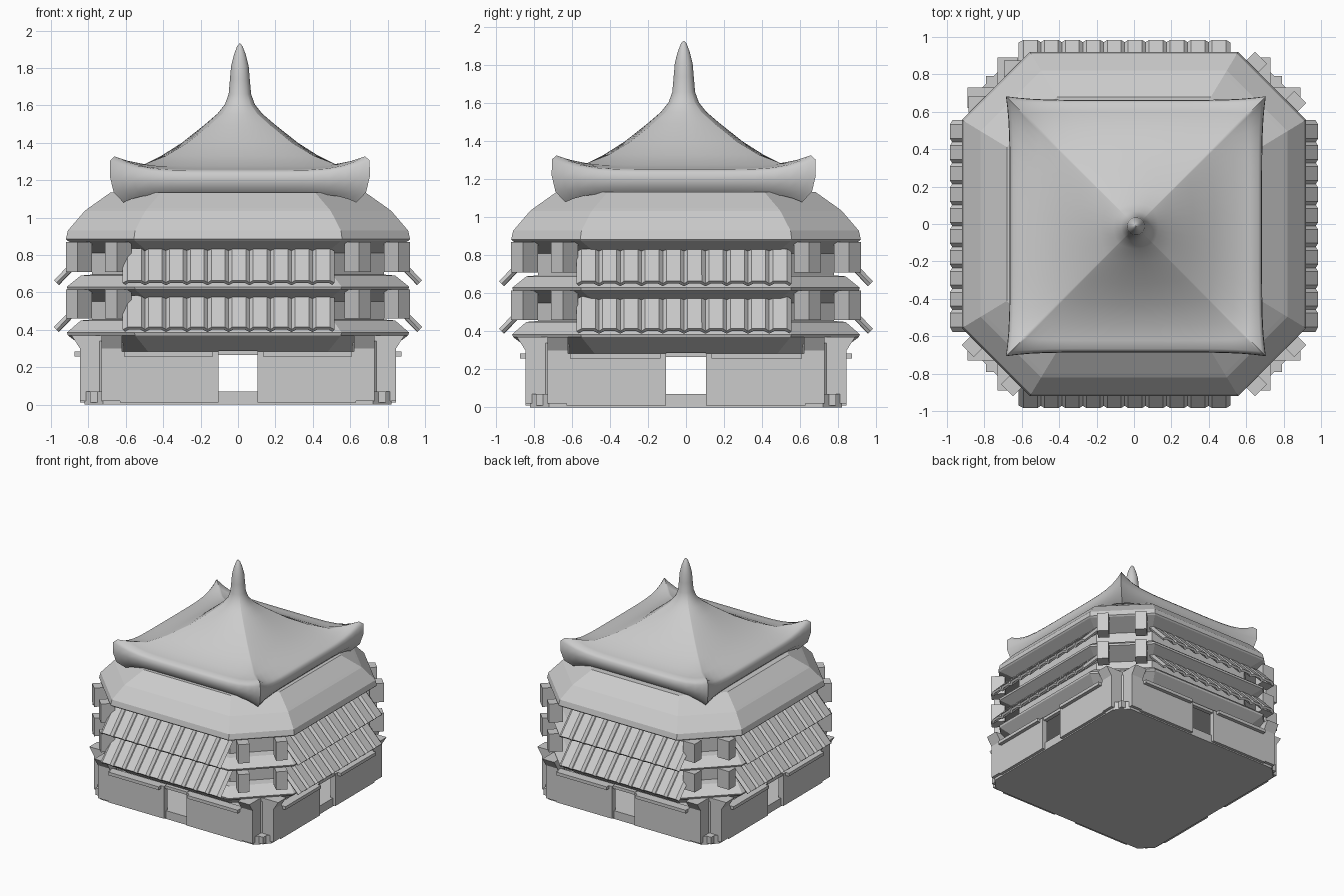
import bpy, math
from math import pi, cos, sin
from mathutils import Matrix

if "Cube" in bpy.data.objects:
    bpy.data.objects.remove(bpy.data.objects["Cube"])


def mesh_obj(name, verts, faces):
    me = bpy.data.meshes.new(name)
    me.from_pydata(verts, [], faces)
    me.update()
    ob = bpy.data.objects.new(name, me)
    bpy.context.scene.collection.objects.link(ob)
    return ob


def box(name, x0, x1, y0, y1, z0, z1, mat=Matrix()):
    v = [mat @ Matrix.Translation((x, y, z)).translation
         for z in (z0, z1) for x, y in ((x0, y0), (x1, y0), (x1, y1), (x0, y1))]
    f = [(3, 2, 1, 0), (4, 5, 6, 7), (0, 1, 5, 4), (1, 2, 6, 5), (2, 3, 7, 6), (3, 0, 4, 7)]
    return mesh_obj(name, v, f)


def loft(name, rings):
    """Skin closed rings of equal length and cap both ends."""
    n = len(rings[0])
    verts = [p for r in rings for p in r]
    faces = [(i * n + j, i * n + (j + 1) % n, (i + 1) * n + (j + 1) % n, (i + 1) * n + j)
             for i in range(len(rings) - 1) for j in range(n)]
    faces.append(tuple(range(n))[::-1])
    faces.append(tuple(range(len(verts) - n, len(verts))))
    return mesh_obj(name, verts, faces)


def octagon(r, z, k=0.605):
    h = r * k
    return [(r, -h, z), (r, h, z), (h, r, z), (-h, r, z),
            (-r, h, z), (-r, -h, z), (-h, -r, z), (h, -r, z)]


# Floor slab and stepped eight-sided storeys
loft("floor_slab", [octagon(0.82, 0.0, 0.88), octagon(0.82, 0.07, 0.88)])
storey_profile = [(0.79, 0.28), (0.91, 0.37), (0.915, 0.385), (0.84, 0.45), (0.78, 0.455),
                  (0.78, 0.55), (0.91, 0.615), (0.915, 0.63), (0.84, 0.69), (0.78, 0.695),
                  (0.78, 0.81), (0.91, 0.875), (0.92, 0.885), (0.91, 0.93), (0.82, 1.035),
                  (0.80, 1.05), (0.68, 1.135)]
loft("storeys", [octagon(r, z) for r, z in storey_profile])


def tile_skirt(name, z_low, shift, mat):
    """Sloping row of corrugated tiles, facing -y before rotation."""
    count, width, rise = 10, 1.12, 0.17
    cols = []
    for i in range(count):
        for u, bump in ((0.0, 0.0), (0.2, 0.018), (0.8, 0.018)):
            cols.append(((i + u) / count * width - width / 2, bump))
    cols.append((width / 2, 0.0))
    verts, faces = [], []
    for x, b in cols:
        for y, z in ((-0.965, z_low), (-0.80, z_low + rise)):
            verts.append(mat @ Matrix.Translation((x + shift, y - b * 0.7, z + b * 0.7)).translation)
    for i in range(len(cols) - 1):
        faces.append((2 * i, 2 * i + 2, 2 * i + 3, 2 * i + 1))
    ob = mesh_obj(name, verts, faces)
    m = ob.modifiers.new("thickness", "SOLIDIFY")
    m.thickness = 0.02
    m.offset = 0
    return ob


# Parts repeated on the four sides
for k, side in enumerate(("front", "right", "back", "left")):
    R = Matrix.Rotation(k * pi / 2, 4, 'Z')
    shift = (-0.05, -0.01, 0.05, 0.01)[k]
    tile_skirt(side + "_lower_tiles", 0.395, shift, R)
    tile_skirt(side + "_upper_tiles", 0.645, shift, R)
    for s, word in ((-1, "a"), (1, "b")):
        a, b = sorted((s * 0.105, s * 0.63))
        box(f"{side}_wall_{word}", a, b, -0.845, -0.80, 0.01, 0.285, R)
        a, b = sorted((s * 0.135, s * 0.61))
        box(f"{side}_rail_{word}", a, b, -0.875, -0.84, 0.258, 0.285, R)
        # Ground pillar with flared head
        x0, x1 = sorted((s * 0.62, s * 0.73))
        loft(f"{side}_pillar_{word}",
             [[tuple(R @ Matrix.Translation((x, y, z)).translation) for x, y in
               ((x0, yo), (x1, yo), (x1, -0.72), (x0, -0.72))]
              for z, yo in ((0.02, -0.845), (0.30, -0.845), (0.37, -0.89))])
    box(side + "_lintel", -0.105, 0.105, -0.835, -0.80, 0.265, 0.29, R)

# Corner walls, feet and upper posts
for sx, sy, word in ((-1, -1, "front_left"), (1, -1, "front_right"),
                     (1, 1, "back_right"), (-1, 1, "back_left")):
    ang = math.atan2(sy, sx)
    D = Matrix.Rotation(ang, 4, 'Z')
    box(word + "_corner_wall", 0.97, 1.04, -0.10, 0.10, 0.03, 0.34, D)
    box(word + "_foot", sx * 0.75 - 0.04, sx * 0.75 + 0.04,
        sy * 0.75 - 0.04, sy * 0.75 + 0.04, 0.01, 0.07)
    turn = 0 if word == "back_left" else ang
    for px, py in ((0.64, 0.85), (0.85, 0.64)):
        if turn == 0:
            px, py = px - 0.02 * (px > 0.7), py - 0.02 * (py > 0.7)
        P = Matrix.Translation((sx * px, sy * py, 0)) @ Matrix.Rotation(turn, 4, 'Z')
        for z0, z1 in ((0.46, 0.615), (0.71, 0.87)):
            box(word + "_post", -0.055, 0.055, -0.045, 0.045, z0, z1, P)

# Sweeping roof: square upturned eaves blending into a round finial
# each row: radius, height, squareness, corner lift, corner flare
roof_profile = [(0.58, 1.15, 1, 0, 0), (0.635, 1.13, 1, -0.05, 0), (0.665, 1.16, 1, -0.025, 0.01),
                (0.675, 1.20, 1, 0.02, 0.02), (0.672, 1.235, 1, 0.07, 0.022),
                (0.655, 1.252, 1, 0.075, 0.015), (0.61, 1.258, 1, 0.045, 0),
                (0.53, 1.275, 0.95, 0.01, 0), (0.42, 1.33, 0.85, 0, 0), (0.31, 1.40, 0.7, 0, 0),
                (0.19, 1.495, 0.5, 0, 0), (0.12, 1.555, 0.25, 0, 0), (0.08, 1.605, 0.1, 0, 0),
                (0.06, 1.66, 0, 0, 0), (0.053, 1.74, 0, 0, 0), (0.047, 1.81, 0, 0, 0),
                (0.032, 1.87, 0, 0, 0), (0.015, 1.915, 0, 0, 0), (0.003, 1.93, 0, 0, 0)]
rings = []
for r, z, sq, lift, flare in roof_profile:
    ring = []
    for k in range(4):
        for i in range(16):
            t = sin((i / 8 - 1) * pi / 2)
            c = abs(t) ** 6
            d = math.hypot(1, t)
            m = sq + (1 - sq) / d
            rr = (r + flare * c) * m * (1 - 0.02 * sq * c * (flare == 0))
            x, y = rr, rr * t
            a = k * pi / 2
            ring.append((0.01 + x * cos(a) - y * sin(a),
                         -0.012 + x * sin(a) + y * cos(a), z + lift * c))
    rings.append(ring)
roof = loft("roof", rings)
bpy.context.view_layer.objects.active = roof
roof.select_set(True)
bpy.ops.object.shade_smooth_by_angle(angle=math.radians(50))
